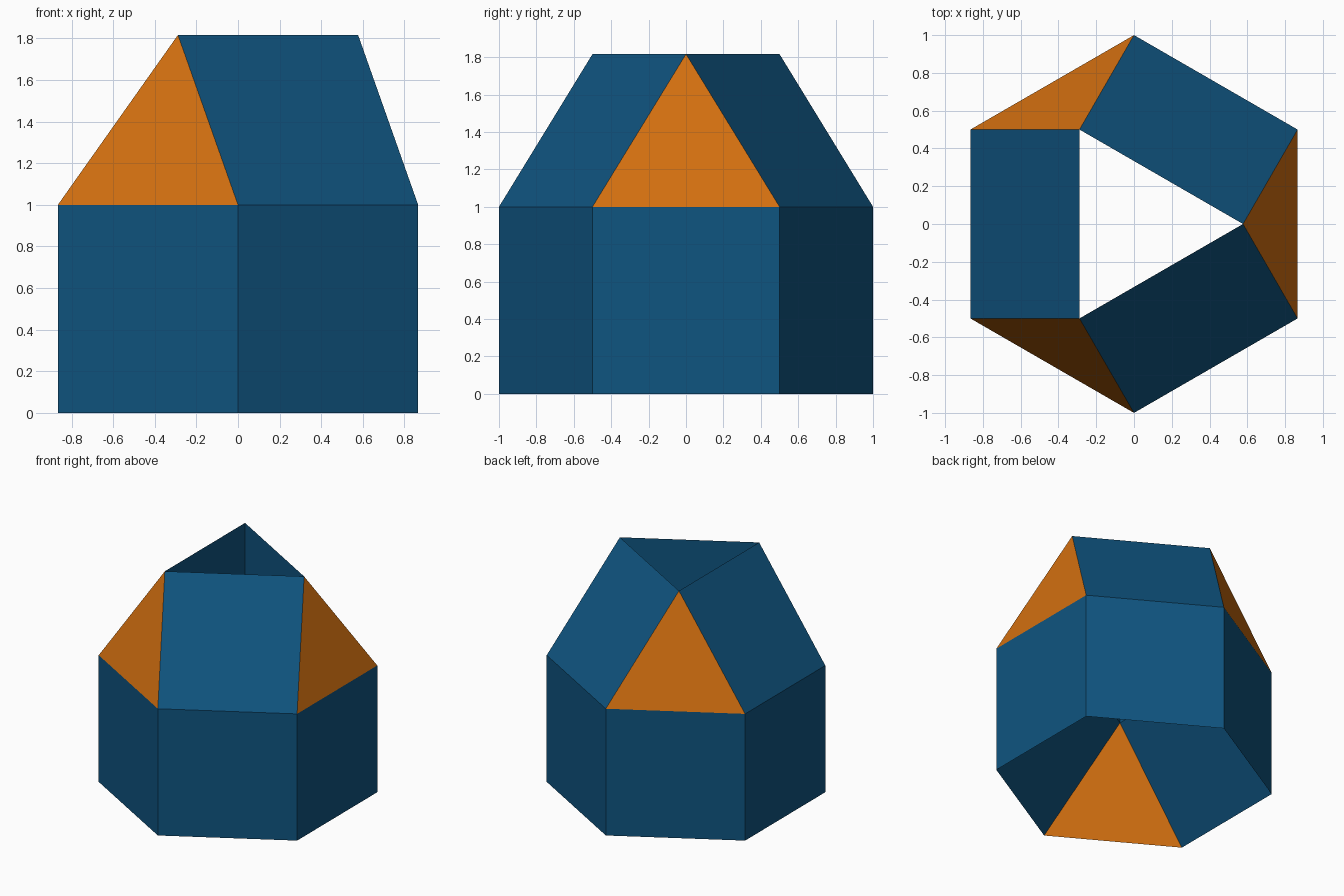
import bpy, bmesh
from math import sin, cos, radians, sqrt

if "Cube" in bpy.data.objects:
    bpy.data.objects.remove(bpy.data.objects["Cube"])

RISE = sqrt(2 / 3)      # height of a triangular cupola with unit edges
WALL = 1.0              # height of the hexagonal wall


def material(name, colour):
    mat = bpy.data.materials.new(name)
    mat.diffuse_color = (*colour, 1)
    mat.use_nodes = True
    mat.node_tree.nodes["Principled BSDF"].inputs["Base Color"].default_value = mat.diffuse_color
    return mat


def ring(bm, count, radius, start, z):
    angles = [radians(start + 360 * i / count) for i in range(count)]
    return [bm.verts.new((radius * cos(a), radius * sin(a), z)) for a in angles]


def band(bm, low, high):
    """Squares between two equal rings."""
    n = len(low)
    for i in range(n):
        j = (i + 1) % n
        bm.faces.new((low[i], low[j], high[j], high[i]))


def cupola(bm, hexa, tri):
    """Alternating triangles and squares from a hexagon up to a triangle."""
    for k in range(3):
        a, b, c = hexa[2 * k], hexa[2 * k + 1], hexa[(2 * k + 2) % 6]
        bm.faces.new((a, b, tri[k]))
        bm.faces.new((b, c, tri[(k + 1) % 3], tri[k]))


bm = bmesh.new()
base = ring(bm, 6, 1, -30, 0)
eave = ring(bm, 6, 1, -30, WALL)
top = ring(bm, 3, 1 / sqrt(3), 0, WALL + RISE)
throat = ring(bm, 3, 1 / sqrt(3), 0, RISE)

band(bm, base, eave)      # outer hexagonal wall
cupola(bm, eave, top)     # sloping roof
band(bm, throat, top)     # triangular shaft inside
cupola(bm, base, throat)  # flared opening underneath

# Triangles are orange, squares are blue
for face in bm.faces:
    face.material_index = 1 if len(face.verts) == 3 else 0
bmesh.ops.recalc_face_normals(bm, faces=bm.faces)

mesh = bpy.data.meshes.new("tunnelled_solid")
bm.to_mesh(mesh)
bm.free()
mesh.materials.append(material("deep blue", (0.0048, 0.089, 0.216)))
mesh.materials.append(material("orange", (0.658, 0.162, 0.0052)))
bpy.context.collection.objects.link(bpy.data.objects.new("tunnelled_solid", mesh))
